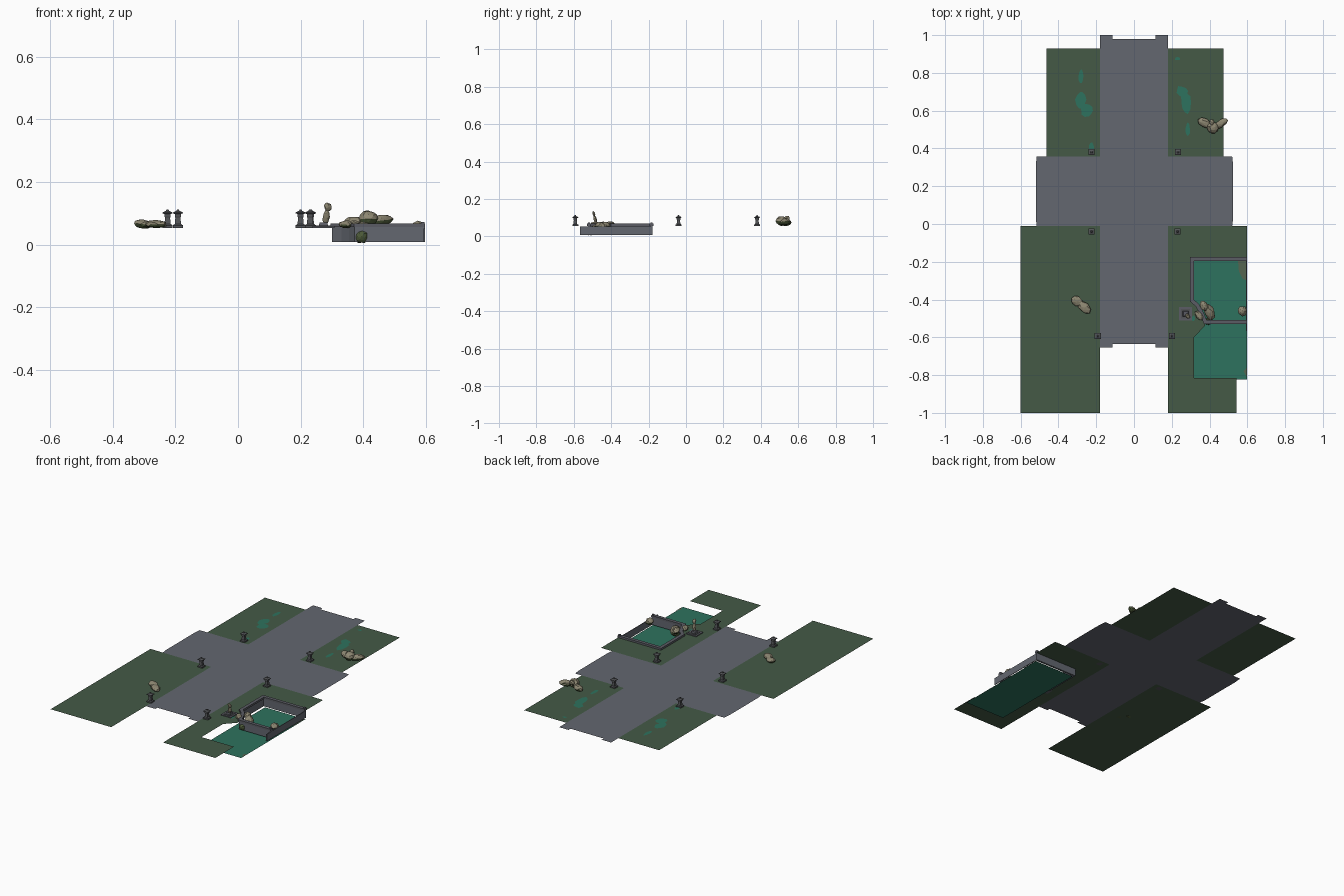
import bpy, bmesh, math, random
from mathutils import Vector, Matrix, Euler

if "Cube" in bpy.data.objects:
    bpy.data.objects.remove(bpy.data.objects["Cube"])

random.seed(4)
G = 0.054  # ground level


def mat(name, rgb):
    m = bpy.data.materials.new(name)
    m.diffuse_color = (*rgb, 1)
    m.use_nodes = True
    m.node_tree.nodes["Principled BSDF"].inputs["Base Color"].default_value = m.diffuse_color
    return m


GRASS = mat("grass green", (0.058, 0.102, 0.061))
PAVE = mat("paving grey", (0.125, 0.135, 0.160))
WATER = mat("water teal", (0.027, 0.168, 0.112))
KERB = mat("kerb grey", (0.105, 0.108, 0.128))
IRON = mat("post dark grey", (0.085, 0.088, 0.095))
STONE = mat("tan stone", (0.27, 0.245, 0.17))
MOSS = mat("moss", (0.075, 0.105, 0.042))
WET = mat("wet stone", (0.09, 0.13, 0.08))


def finish(name, bm, *mats):
    me = bpy.data.meshes.new(name)
    bm.to_mesh(me)
    bm.free()
    for m in mats:
        me.materials.append(m)
    ob = bpy.data.objects.new(name, me)
    bpy.context.collection.objects.link(ob)
    return ob


def sheet(name, pts, z, m):
    bm = bmesh.new()
    f = bm.faces.new([bm.verts.new((x, y, z)) for x, y in pts])
    f.normal_update()
    if f.normal.z < 0:
        f.normal_flip()
    bmesh.ops.triangulate(bm, faces=bm.faces[:])
    return finish(name, bm, m)


def rect(x0, x1, y0, y1):
    return [(x0, y0), (x1, y0), (x1, y1), (x0, y1)]


def blob(name, x, y, w, h, rot=0, z=G + 0.002, m=WATER):
    """Irregular flat puddle."""
    pts = []
    for i in range(10):
        a = i * math.tau / 10
        r = random.uniform(0.75, 1.1)
        px, py = math.cos(a) * w / 2 * r, math.sin(a) * h / 2 * r
        pts.append((x + px * math.cos(rot) - py * math.sin(rot),
                    y + px * math.sin(rot) + py * math.cos(rot)))
    return sheet(name, pts, z, m)


def wall(name, path, half, z0, z1, m):
    """Mitred wall of constant width along a path."""
    p = [Vector(q) for q in path]
    rings = []
    bm = bmesh.new()
    for i, q in enumerate(p):
        a = (q - p[i - 1]).normalized() if i else (p[1] - q).normalized()
        b = (p[i + 1] - q).normalized() if i < len(p) - 1 else a
        n = (Vector((-a.y, a.x)) + Vector((-b.y, b.x))).normalized()
        n *= half / max(0.4, n.dot(Vector((-a.y, a.x))))
        rings.append([bm.verts.new((*(q + n * s), z)) for s, z in
                      ((1, z0), (1, z1), (-1, z1), (-1, z0))])
    for r, s in zip(rings, rings[1:]):
        for k in range(4):
            bm.faces.new((r[k], r[k - 1], s[k - 1], s[k]))
    bm.faces.new(rings[0])
    bm.faces.new(rings[-1][::-1])
    bmesh.ops.recalc_face_normals(bm, faces=bm.faces[:])
    return finish(name, bm, m)


def stack(name, x, y, profile, m):
    """Square post from (half width, height) pairs."""
    bm = bmesh.new()
    rings = [[bm.verts.new((x + sx * w, y + sy * w, z)) for sx, sy in
              ((-1, -1), (1, -1), (1, 1), (-1, 1))] for w, z in profile]
    for r, s in zip(rings, rings[1:]):
        for k in range(4):
            bm.faces.new((r[k - 1], r[k], s[k], s[k - 1]))
    bm.faces.new(rings[0][::-1])
    bm.faces.new(rings[-1])
    return finish(name, bm, m)


def rock(name, loc, size, rot=(0, 0, 0), m=STONE, mossy=True):
    """Faceted boulder, moss on some low faces."""
    bm = bmesh.new()
    bmesh.ops.create_icosphere(bm, subdivisions=2, radius=0.5)
    for v in bm.verts:
        v.co *= random.uniform(0.88, 1.1)
    M = Matrix.LocRotScale(Vector(loc), Euler(rot), Vector(size))
    bmesh.ops.transform(bm, matrix=M, verts=bm.verts[:])
    bm.normal_update()
    if mossy:
        for f in bm.faces:
            f.material_index = int(f.normal.z < -0.1)
    return finish(name, bm, m, MOSS)


# paving cross with raised-end tabs
sheet("paved_avenue", [(-.18, -.655), (-.115, -.655), (-.115, -.635), (.115, -.635), (.115, -.655),
                       (.18, -.655), (.18, -.01), (.52, -.01), (.525, .03), (.525, .31), (.52, .357),
                       (.18, .357), (.18, 1), (.115, 1), (.115, .98), (-.115, .98), (-.115, 1),
                       (-.18, 1), (-.18, .357), (-.515, .357), (-.52, .31), (-.52, .03),
                       (-.515, -.01), (-.18, -.01)], G, PAVE)

# lawns
sheet("lawn_back_left", rect(-.463, -.18, .357, .928), G, GRASS)
sheet("lawn_back_right", rect(.18, .473, .357, .928), G, GRASS)
sheet("lawn_front_left", rect(-.6, -.18, -1, -.01), G, GRASS)
sheet("lawn_front_right", [(.18, -.01), (.597, -.01), (.597, -.185), (.305, -.185), (.305, -.405),
                           (.335, -.43), (.36, -.475), (.375, -.518), (.375, -.54), (.317, -.6),
                           (.317, -.815), (.543, -.815), (.543, -1), (.18, -1)], G, GRASS)

# puddles on the lawns
for i, p in enumerate([(-.28, .785, .03, .08), (-.28, .66, .06, .1), (-.25, .6, .075, .07),
                       (-.225, .41, .03, .04), (.23, .875, .03, .02), (.255, .7, .07, .06, -.4),
                       (.275, .64, .06, .12), (.285, .505, .025, .075), (.315, -.5, .02, .03)]):
    blob(f"puddle_{i}", *p)

# sunken pool
sheet("pool_water", rect(.317, .597, -.822, -.185), 0, WATER)
path = [(.597, -.185), (.306, -.185), (.306, -.405), (.335, -.43), (.36, -.475), (.377, -.518), (.597, -.518)]
wall("pool_wall", path, .006, .008, .056, PAVE)
wall("pool_coping", path, .0105, .056, .068, KERB)
wall("pool_side_wall", [(.595, -.567), (.595, -.185)], .002, .008, .052, PAVE)
for i, y in enumerate((-.185, -.518)):
    stack(f"coping_end_{i}", .590, y, [(.006, .066), (.006, .073)], KERB)

# wet silt at the pool edge
sheet("silt_back", [(.597, -.19), (.55, -.19), (.555, -.25), (.575, -.29), (.597, -.3)], .003, WET)
sheet("silt_front", [(.597, -.76), (.58, -.78), (.597, -.81)], .003, WET)

# lantern posts
lamp = [(.016, G), (.016, .062), (.010, .066), (.008, .086), (.010, .09),
        (.010, .098), (.016, .1), (.016, .103), (.005, .108), (.003, .113)]
for i, (x, y) in enumerate([(-.225, .38), (.233, .38), (-.225, -.04), (.23, -.04), (-.192, -.592), (.2, -.592)]):
    stack(f"lantern_post_{i}", x, y, lamp, IRON)

# broken statue on a square plinth
sx, sy = .273, -.475
stack("plinth", sx, sy, [(.035, G), (.035, .059)], KERB)
stack("plinth_inner", sx, sy, [(.024, .059), (.024, .061)], IRON)
stack("plinth_block", sx, sy, [(.015, .061), (.012, .07)], KERB)
rock("statue_body", (.282, -.485, .088), (.022, .018, .055), (.25, .1, 0), mossy=False)
rock("statue_head", (.287, -.493, .12), (.024, .014, .03), (.25, -.2, 0), mossy=False)

# fallen stones
rock("rubble_left_a", (-.303, -.408, .066), (.065, .05, .028), (0, .1, -.3))
rock("rubble_left_b", (-.262, -.442, .065), (.085, .05, .026), (0, 0, -.7))
rock("rubble_left_c", (-.285, -.425, .064), (.05, .03, .02), (0, 0, -.8))
rock("rubble_back_a", (.375, .535, .072), (.085, .045, .035), (0, 0, -.5))
rock("rubble_back_b", (.417, .51, .082), (.06, .06, .055), (0, 0, .3))
rock("rubble_back_c", (.458, .53, .078), (.085, .042, .035), (0, -.1, .6))
rock("rubble_back_d", (.412, .54, .095), (.03, .03, .03))
rock("rubble_pool_a", (.398, -.465, .04), (.055, .095, .065), (.2, 0, .4))
rock("rubble_pool_b", (.372, -.435, .06), (.04, .06, .035), (0, .3, .5))
rock("rubble_pool_moss", (.395, -.515, .025), (.045, .04, .042), m=MOSS, mossy=False)
rock("rubble_rim", (.345, -.485, .065), (.06, .035, .025), (0, 0, -.9))
rock("rubble_pool_c", (.574, -.46, .055), (.045, .055, .04))
